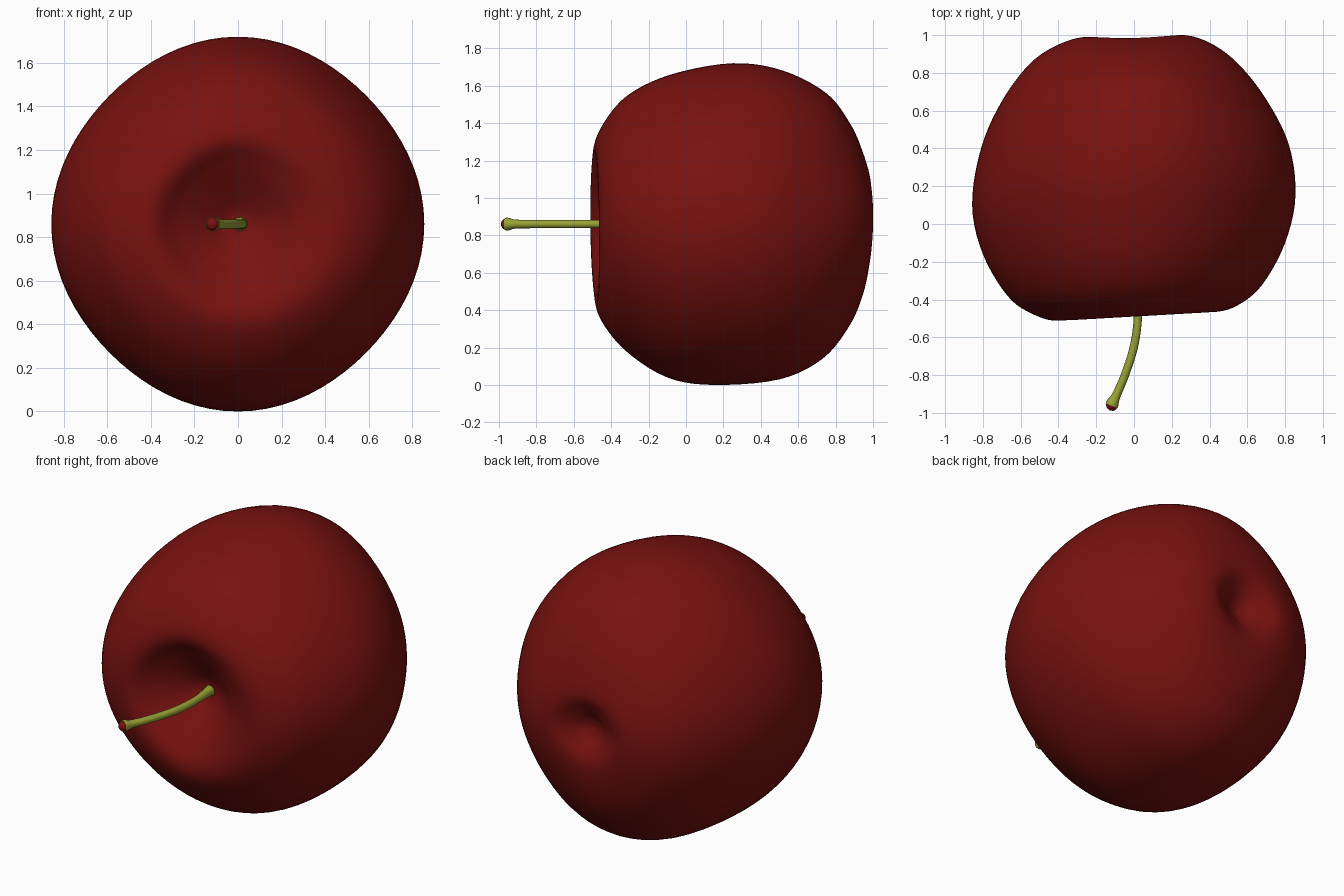
import bpy, bmesh, math
from mathutils import Vector

if "Cube" in bpy.data.objects:
    bpy.data.objects.remove(bpy.data.objects["Cube"])

CZ = 0.86  # height of the fruit axis, which runs along y


def material(name, rgb):
    m = bpy.data.materials.new(name)
    m.diffuse_color = (*rgb, 1)
    m.use_nodes = True
    m.node_tree.nodes["Principled BSDF"].inputs["Base Color"].default_value = m.diffuse_color
    return m


def spline(pts, steps):
    """Catmull-Rom curve through points of any dimension."""
    pts = [Vector(p) for p in pts]
    ext = [2 * pts[0] - pts[1]] + pts + [2 * pts[-1] - pts[-2]]
    out = []
    for i in range(len(pts) - 1):
        a, b, c, d = ext[i:i + 4]
        for k in range(steps):
            t = k / steps
            out.append(0.5 * (2 * b + (c - a) * t + (2 * a - 5 * b + 4 * c - d) * t * t
                              + (3 * b - a - 3 * c + d) * t ** 3))
    return out + [pts[-1]]


def skin(name, rings, mat):
    """Bridge closed rings of points and close both ends."""
    bm = bmesh.new()
    vs = [[bm.verts.new(p) for p in ring] for ring in rings]
    n = len(vs[0])
    for a, b in zip(vs, vs[1:]):
        for j in range(n):
            k = (j + 1) % n
            bm.faces.new((a[j], a[k], b[k], b[j]))
    bm.faces.new(vs[0])
    bm.faces.new(vs[-1])
    bmesh.ops.recalc_face_normals(bm, faces=bm.faces)
    for f in bm.faces:
        f.smooth = True
    me = bpy.data.meshes.new(name)
    bm.to_mesh(me)
    bm.free()
    me.materials.append(mat)
    ob = bpy.data.objects.new(name, me)
    bpy.context.collection.objects.link(ob)
    return ob


red = material("deep red skin", (0.19, 0.006, 0.005))
green = material("olive green stem", (0.31, 0.36, 0.035))

# Fruit: four meridian profiles (radius, y), blended around the axis
hollow = [(.004, -.29), (.07, -.30), (.17, -.36), (.28, -.43)]
dimple = [(.13, .95), (.06, .91), (.004, .895)]
right = [(.42, -.465), (.55, -.43), (.68, -.32), (.80, -.10), (.855, .15),
         (.82, .42), (.70, .66), (.55, .85), (.40, .96), (.25, 1.0)]
top = [(.40, -.49), (.54, -.44), (.69, -.31), (.80, -.08), (.86, .25),
       (.82, .52), (.70, .75), (.55, .87), (.40, .94), (.23, .985)]
left = [(.40, -.51), (.54, -.475), (.67, -.38), (.80, -.16), (.857, .10),
        (.81, .40), (.70, .65), (.55, .85), (.40, .95), (.25, .99)]
bottom = [(.40, -.48), (.52, -.45), (.68, -.32), (.82, -.10), (.86, .15),
          (.83, .50), (.72, .73), (.55, .87), (.38, .945), (.22, .975)]
R, T, L, B = [spline(hollow + p + dimple, 5) for p in (right, top, left, bottom)]
rings = []
for r, t, l, b in zip(R, T, L, B):
    ring = []
    for j in range(80):
        a = math.tau * j / 80
        p = ((r + t + l + b) / 4 + (r - l) / 2 * math.cos(a) + (t - b) / 2 * math.sin(a)
             + (r + l - t - b) / 4 * math.cos(2 * a))
        rad = p[0] * (1 - 0.014 * (1 - math.cos(4 * a)))  # slightly squared fruit
        ring.append((rad * math.cos(a), p[1], CZ + rad * math.sin(a)))
    rings.append(ring)
skin("fruit", rings, red)


# Stem and its tip: swept circles along a curve of (x, y, radius)
def sweep(name, path, steps, mat):
    pts = spline(path, steps)
    rings = []
    for i, p in enumerate(pts):
        d = pts[min(i + 1, len(pts) - 1)] - pts[max(i - 1, 0)]
        side = Vector((-d.y, d.x)).normalized()
        rings.append([(p.x + side.x * p.z * math.cos(a), p.y + side.y * p.z * math.cos(a),
                       CZ + p.z * math.sin(a))
                      for a in (math.tau * j / 20 for j in range(20))])
    ob = skin(name, rings, mat)
    bpy.context.view_layer.objects.active = ob
    ob.select_set(True)
    bpy.ops.object.shade_smooth_by_angle(angle=math.radians(40))
    ob.select_set(False)


sweep("stem", [(.01, -.27, .036), (.013, -.32, .028), (.02, -.42, .022), (.018, -.53, .022),
               (-.003, -.66, .022), (-.048, -.80, .022), (-.095, -.91, .024),
               (-.112, -.945, .033), (-.119, -.962, .034)], 4, green)
sweep("stem_tip", [(-.112, -.950, .026), (-.117, -.960, .031), (-.121, -.972, .028),
                   (-.125, -.982, .018), (-.127, -.987, .003)], 3, red)
